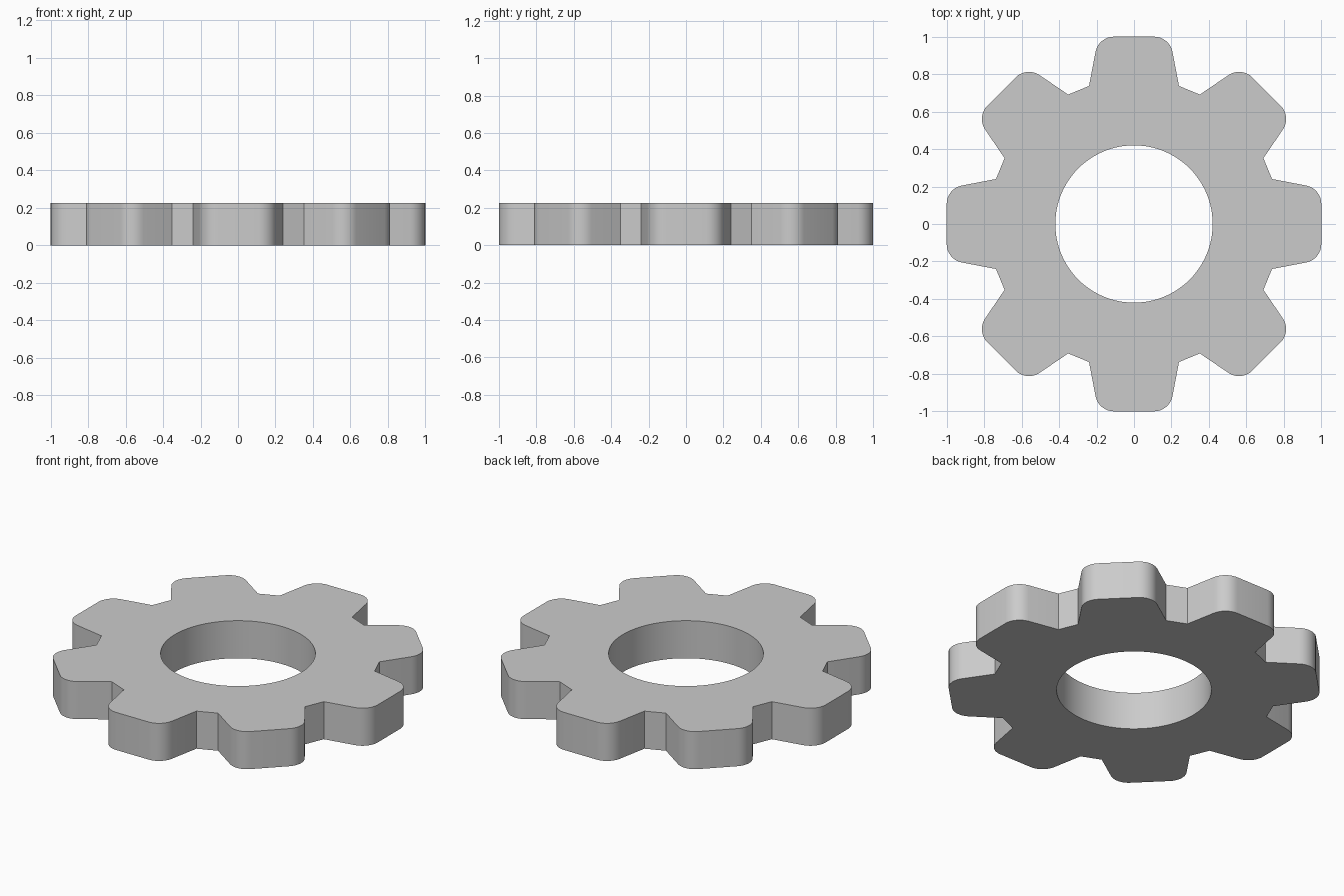
import bpy, bmesh
from math import sin, cos, pi, atan2, radians, hypot
from mathutils import Matrix, Vector

if "Cube" in bpy.data.objects:
    bpy.data.objects.remove(bpy.data.objects["Cube"])

TEETH, THICK, HOLE_R = 8, 0.225, 0.42
ROOT, TIP, FILLET = Vector((0.24, 0.737)), Vector((0.19, 1.0)), 0.10


def tooth_profile(steps=8):
    """One tooth pointing along +y, listed clockwise from left root to right root."""
    d = TIP - ROOT
    a0 = atan2(-d.x, d.y)                       # direction of the flank normal
    cy = TIP.y - FILLET
    cx = ROOT.x + d.x * (cy - ROOT.y) / d.y - FILLET / cos(a0)
    right = [Vector((cx + FILLET * cos(a), cy + FILLET * sin(a)))
             for a in (pi / 2 + (a0 - pi / 2) * i / steps for i in range(steps + 1))]
    right.append(ROOT.copy())
    left = [Vector((-p.x, p.y)) for p in reversed(right)]
    return left + right


def add_loop(bm, points):
    verts = [bm.verts.new((p.x, p.y, 0)) for p in points]
    return [bm.edges.new((v, verts[(i + 1) % len(verts)])) for i, v in enumerate(verts)]


# Outline of the toothed rim and the round bore
outer = []
for k in range(TEETH):
    turn = Matrix.Rotation(-2 * pi * k / TEETH, 2)
    outer += [turn @ p for p in tooth_profile()]
bore = [Vector((HOLE_R * cos(2 * pi * i / 96), HOLE_R * sin(2 * pi * i / 96))) for i in range(96)]

# Fill between the outlines and extrude to full thickness
bm = bmesh.new()
edges = add_loop(bm, outer) + add_loop(bm, bore)
bmesh.ops.triangle_fill(bm, use_beauty=True, use_dissolve=False, edges=edges)
res = bmesh.ops.extrude_face_region(bm, geom=bm.faces[:], use_keep_orig=True)
top = [g for g in res["geom"] if isinstance(g, bmesh.types.BMVert)]
bmesh.ops.translate(bm, verts=top, vec=(0, 0, THICK))
bmesh.ops.recalc_face_normals(bm, faces=bm.faces[:])

mesh = bpy.data.meshes.new("gear_wheel")
bm.to_mesh(mesh)
bm.free()
gear = bpy.data.objects.new("gear_wheel", mesh)
bpy.context.collection.objects.link(gear)

# Smooth fillets and bore, crisp edges elsewhere
bpy.context.view_layer.objects.active = gear
gear.select_set(True)
bpy.ops.object.shade_smooth_by_angle(angle=radians(30))
